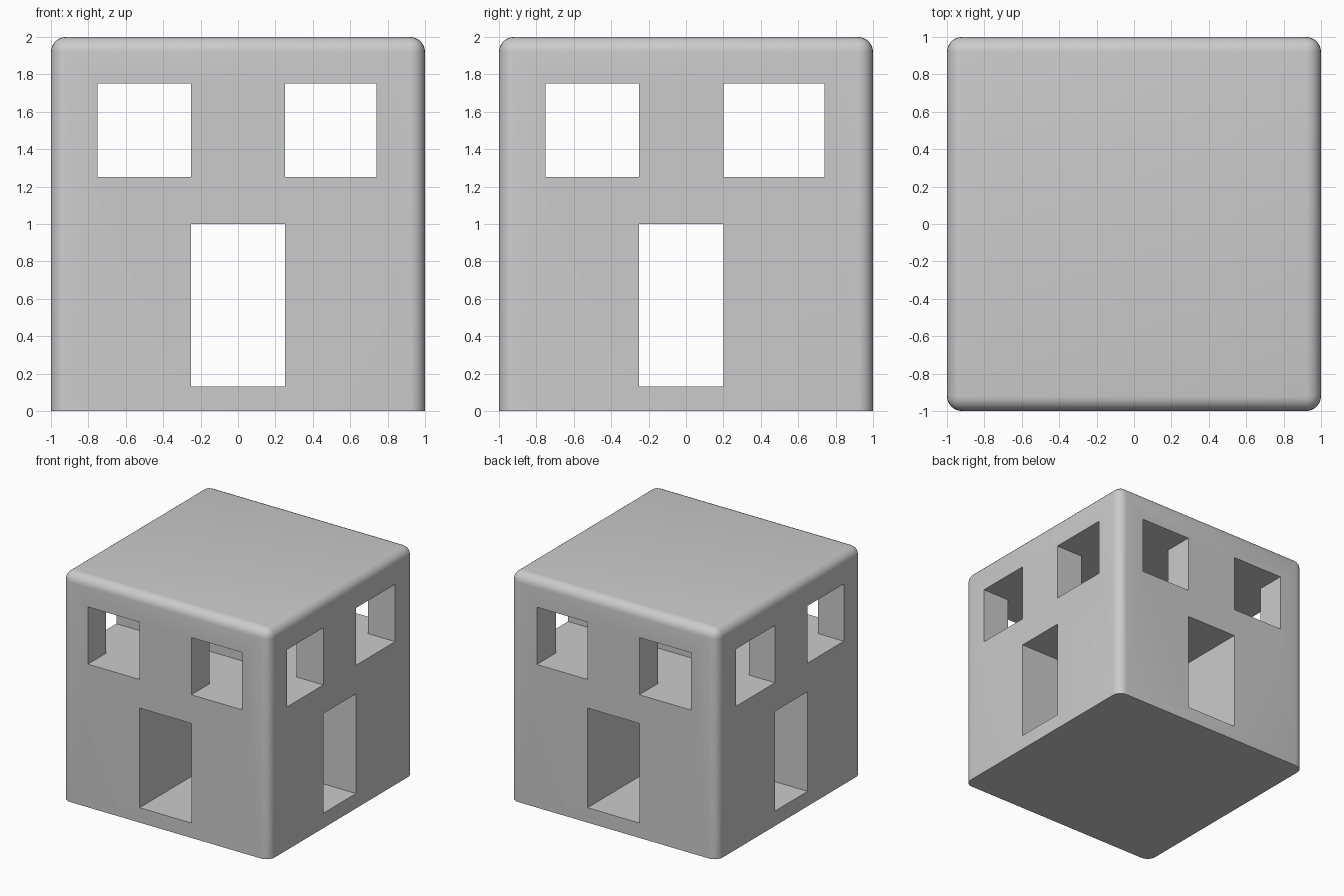
import bpy, bmesh, math

if "Cube" in bpy.data.objects:
    bpy.data.objects.remove(bpy.data.objects["Cube"])

R = 0.08  # edge rounding


def box(name, lo, hi):
    bm = bmesh.new()
    bmesh.ops.create_cube(bm, size=1)
    for v in bm.verts:
        v.co = [(a + b) / 2 + c * (b - a) for a, b, c in zip(lo, hi, v.co)]
    me = bpy.data.meshes.new(name)
    bm.to_mesh(me)
    bm.free()
    ob = bpy.data.objects.new(name, me)
    bpy.context.collection.objects.link(ob)
    return ob


# House block: every edge rounded except those on the ground
house = box("house_block", (-1, -1, 0), (1, 1, 2))
bm = bmesh.new()
bm.from_mesh(house.data)
edges = [e for e in bm.edges if any(v.co.z > 1 for v in e.verts)]
bmesh.ops.bevel(bm, geom=edges, offset=R, segments=6, profile=0.5, affect='EDGES')
bm.to_mesh(house.data)
bm.free()

# Window and door passages running straight through: (side lo, side hi, z lo, z hi)
front_holes = [(-0.75, -0.25, 1.25, 1.75), (0.25, 0.74, 1.25, 1.75), (-0.25, 0.25, 0.13, 1.0)]
side_holes = [(-0.75, -0.25, 1.25, 1.75), (0.2, 0.74, 1.25, 1.75), (-0.25, 0.2, 0.13, 1.0)]
cutters = [box("front_opening_cutter", (a, -1.2, c), (b, 1.2, d)) for a, b, c, d in front_holes]
cutters += [box("side_opening_cutter", (-1.2, a, c), (1.2, b, d)) for a, b, c, d in side_holes]

bpy.context.view_layer.objects.active = house
house.select_set(True)
for cutter in cutters:
    mod = house.modifiers.new("opening", 'BOOLEAN')
    mod.operation = 'DIFFERENCE'
    mod.solver = 'EXACT'
    mod.object = cutter
    bpy.ops.object.modifier_apply(modifier=mod.name)
    bpy.data.objects.remove(cutter)

# Smooth rounded edges, crisp openings
for ob in bpy.context.selected_objects:
    ob.select_set(ob == house)
bpy.ops.object.shade_smooth_by_angle(angle=math.radians(30))
